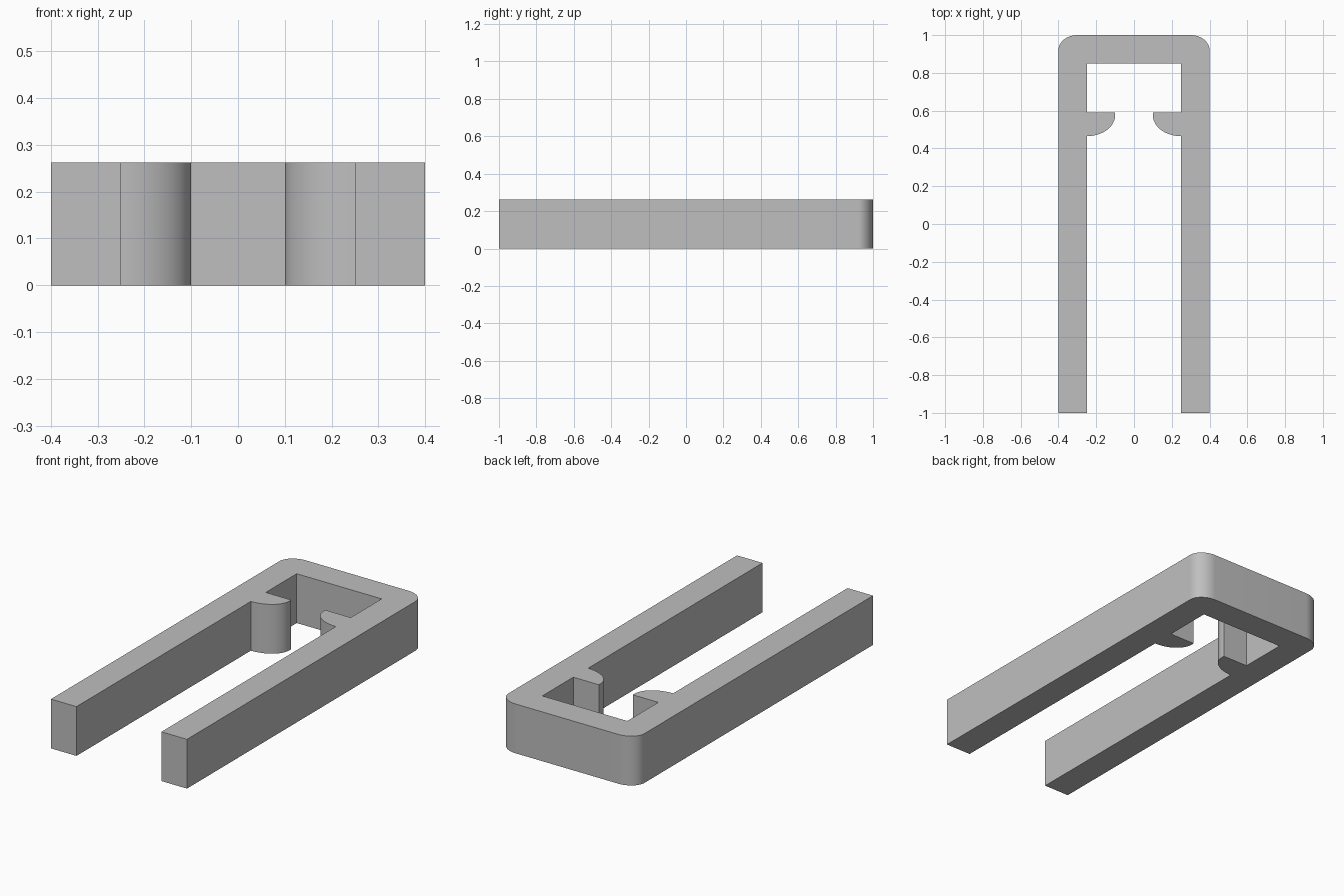
import bpy
import bmesh
from math import cos, sin, pi, radians

cube = bpy.data.objects.get("Cube")
if cube:
    bpy.data.objects.remove(cube, do_unlink=True)

HEIGHT = 0.262
OUTER, INNER, TIP = 0.4, 0.25, 0.1      # half widths
FRONT, BACK, WEB = -1.0, 1.0, 0.85      # depths
BARB_BACK, BARB_MID, BARB_FRONT = 0.59, 0.575, 0.465
STEPS = 16


def arc(cx, cy, rx, ry, start, end):
    """Points along a quarter ellipse."""
    angles = [start + (end - start) * i / STEPS for i in range(STEPS + 1)]
    return [(cx + rx * cos(a), cy + ry * sin(a)) for a in angles]


# Plain grey material
grey = bpy.data.materials.new("plain_grey")
grey.use_nodes = True
colour = (0.52, 0.52, 0.52, 1)
grey.diffuse_color = colour
grey.node_tree.nodes["Principled BSDF"].inputs["Base Color"].default_value = colour

# Left half outline: leg, rounded outer corner, inner wall, barb
half = [(INNER, FRONT), (OUTER, FRONT)]
half += arc(OUTER - 0.1, BACK - 0.08, 0.1, 0.08, 0, pi / 2)
inside = [(INNER, WEB), (INNER, BARB_BACK), (TIP, BARB_BACK)]
inside += arc(INNER, BARB_MID, INNER - TIP, BARB_MID - BARB_FRONT, pi, 1.5 * pi)


def mirrored(points):
    return [(-x, y) for x, y in reversed(points)]


# Full outline runs around the outside, then back along the inside
outline = half + mirrored(half) + mirrored(inside) + inside

# Clip body: extrude the outline upward
bm = bmesh.new()
base = bm.faces.new([bm.verts.new((x, y, 0)) for x, y in outline])
result = bmesh.ops.extrude_face_region(bm, geom=[base], use_keep_orig=True)
top = [v for v in result["geom"] if isinstance(v, bmesh.types.BMVert)]
bmesh.ops.translate(bm, verts=top, vec=(0, 0, HEIGHT))
bmesh.ops.recalc_face_normals(bm, faces=bm.faces)

mesh = bpy.data.meshes.new("clip_body")
bm.to_mesh(mesh)
bm.free()
mesh.materials.append(grey)
clip = bpy.data.objects.new("clip_body", mesh)
bpy.context.collection.objects.link(clip)

# Smooth curved walls, keeping hard edges
bpy.ops.object.select_all(action="DESELECT")
clip.select_set(True)
bpy.context.view_layer.objects.active = clip
bpy.ops.object.shade_smooth_by_angle(angle=radians(30))
